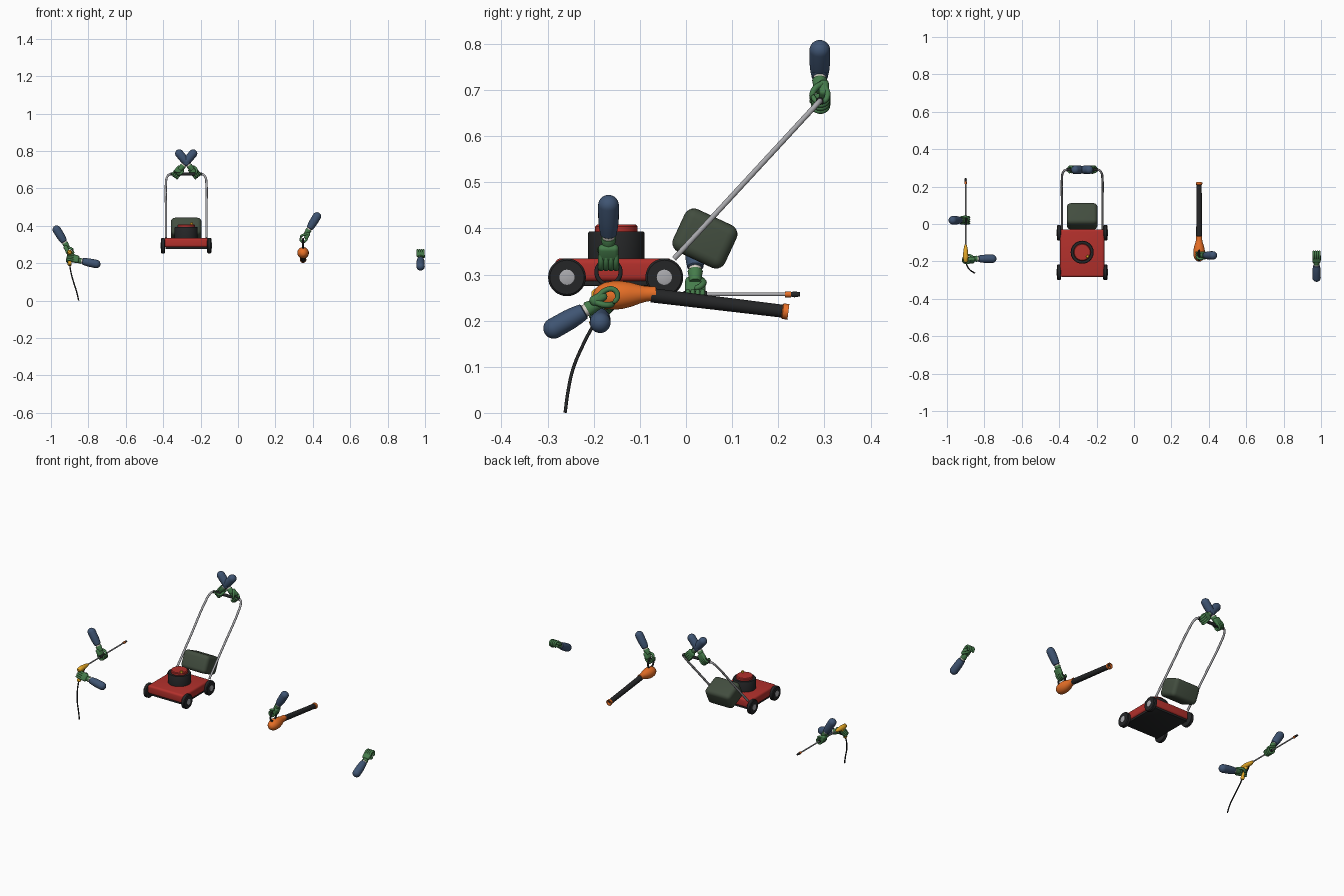
import bpy, bmesh, math
from mathutils import Vector, Matrix

if "Cube" in bpy.data.objects:
    bpy.data.objects.remove(bpy.data.objects["Cube"])

MATS = {}
COL = dict(blue=(.05, .09, .17), green=(.06, .2, .07), red=(.45, .03, .025), orange=(.8, .16, .02),
           yellow=(.8, .4, .02), bag=(.055, .075, .05), metal=(.4, .4, .42), white=(.65, .62, .56), black=(.018, .019, .02))
for k, c in COL.items():
    MATS[k] = bpy.data.materials.new(k)
    MATS[k].diffuse_color = (*c, 1)
I = Matrix.Identity(4)


def finish(name, bm, mat, M=I):
    me = bpy.data.meshes.new(name)
    bmesh.ops.recalc_face_normals(bm, faces=bm.faces)
    bm.to_mesh(me)
    bm.free()
    o = bpy.data.objects.new(name, me)
    bpy.context.collection.objects.link(o)
    me.materials.append(MATS[mat])
    o.matrix_world = M
    bpy.context.view_layer.objects.active = o
    o.select_set(True)
    bpy.ops.object.shade_smooth_by_angle(angle=math.radians(40))
    o.select_set(False)
    return o


def lathe(name, prof, mat, M=I, n=28):
    """Surface of revolution about local z from (height, radius) pairs."""
    bm = bmesh.new()
    rings = [[bm.verts.new((r * math.cos(2 * math.pi * i / n), r * math.sin(2 * math.pi * i / n), h))
              for i in range(n)] for h, r in prof]
    for a, b in zip(rings, rings[1:]):
        for i in range(n):
            bm.faces.new((a[i], a[(i + 1) % n], b[(i + 1) % n], b[i]))
    bm.faces.new(rings[0])
    bm.faces.new(rings[-1])
    return finish(name, bm, mat, M)


def along(a, b):
    """Frame at a with z pointing to b."""
    d = Vector(b) - Vector(a)
    return Matrix.Translation(a) @ d.to_track_quat('Z', 'Y').to_matrix().to_4x4(), d.length


def rod(name, a, b, r, mat):
    M, l = along(a, b)
    return lathe(name, [(0, r), (l, r)], mat, M, 20)


def box(name, size, bev, mat, M, segs=4):
    bm = bmesh.new()
    bmesh.ops.create_cube(bm, size=1, matrix=Matrix.Diagonal((*size, 1)))
    bmesh.ops.bevel(bm, geom=bm.edges[:], offset=bev, segments=segs, profile=.5, affect='EDGES')
    return finish(name, bm, mat, M)


def tube(name, pts, r, mat, M=I, cyclic=False, taper=None):
    """Smooth round tube through the points."""
    cu = bpy.data.curves.new(name, 'CURVE')
    cu.dimensions, cu.bevel_depth, cu.bevel_resolution = '3D', r, 3
    cu.use_fill_caps, cu.resolution_u = True, 6
    sp = cu.splines.new('BEZIER')
    sp.bezier_points.add(len(pts) - 1)
    for i, (bp, p) in enumerate(zip(sp.bezier_points, pts)):
        bp.co = p
        bp.handle_left_type = bp.handle_right_type = 'AUTO'
        bp.radius = taper[i] if taper else 1
    sp.use_cyclic_u = cyclic
    cu.materials.append(MATS[mat])
    o = bpy.data.objects.new(name, cu)
    bpy.context.collection.objects.link(o)
    o.matrix_world = M
    return o


def arm(name, grip, d, bar):
    """Gloved fist round a bar at grip, with sleeve running along d."""
    z = Vector(d).normalized()
    x = Vector(bar)
    x = (x - z * x.dot(z)).normalized()
    y = z.cross(x)
    M = Matrix((x, y, z)).transposed().to_4x4()
    M.translation = grip
    R, c = .0225, .142
    cap = [(c + R * math.sin(t * math.pi / 16), R * math.cos(t * math.pi / 16)) for t in range(8)] + [(c + R, .0005)]
    lathe(name + '_sleeve', [(.066, .015), (.068, .0175), (.085, .0205), (.105, .0222)] + cap, 'blue', M)
    lathe(name + '_wrist', [(.052, .013), (.07, .0135)], 'white', M)
    lathe(name + '_glove_cuff', [(.03, .013), (.042, .014), (.057, .0165), (.059, .0155), (.059, .012)], 'green', M)
    box(name + '_palm', (.044, .022, .04), .009, 'green', M @ Matrix.Translation((0, .009, .026)))
    for i in range(4):
        fx = (i - 1.5) * .0107
        tube(f'{name}_finger_{i + 1}', [(fx, .012, .026), (fx, .017, .004), (fx, .009, -.013), (fx, -.007, -.013),
             (fx, -.014, -.002), (fx, -.0135, .003)], .0062, 'green', M, taper=[1, 1, 1, .95, .85, .4])
    tube(name + '_thumb', [(.016, .004, .034), (.018, -.009, .022), (.012, -.016, .01), (.002, -.016, .005),
         (-.002, -.015, .004)], .0068, 'green', M, taper=[1.1, 1, .95, .85, .4])


# --- pressure washer lance ---
X = -.9
rod('lance_pipe', (X, -.13, .257), (X, .225, .257), .0038, 'metal')
rod('lance_nozzle_collar', (X, .215, .257), (X, .228, .257), .0065, 'orange')
M, l = along((X, .228, .257), (X, .247, .257))
lathe('lance_nozzle', [(0, .005), (.007, .0065), (l, .0045)], 'black', M)
rod('lance_foregrip', (X, -.005, .257), (X, .045, .257), .0075, 'black')
M, l = along((X, -.205, .257), (X, -.11, .257))
lathe('gun_body', [(0, .006), (.006, .012), (.03, .0145), (.065, .012), (.085, .008), (l, .005)], 'yellow', M)
M, l = along((X, -.165, .253), (X, -.203, .188))
lathe('gun_handle', [(0, .011), (.03, .0095), (l - .004, .0105), (l, .007)], 'yellow', M)
tube('gun_trigger', [(X, -.143, .25), (X, -.15, .235), (X, -.165, .219)], .003, 'black')
tube('hose', [(X, -.2, .192), (-.893, -.222, .15), (-.878, -.245, .095), (-.862, -.256, .045), (-.852, -.262, .001)],
     .0036, 'black')
arm('lance_front_arm', (X + .005, .02, .258), (-.52, 0, .85), (0, 1, 0))
arm('lance_rear_arm', (X + .003, -.186, .224), (.98, 0, -.2), (0, .5, .87))

# --- lawn mower ---
C = -.277
box('mower_deck', (.236, .255, .05), .012, 'red', Matrix.Translation((C, -.156, .31)))
box('mower_underside', (.222, .24, .014), .003, 'black', Matrix.Translation((C, -.156, .282)), 2)
at = Matrix.Translation((C, -.151, 0))
lathe('engine', [(.33, .0615), (.389, .0615), (.393, .059)], 'black', at, 40)
lathe('engine_cap', [(.39, .046), (.404, .046), (.408, .042)], 'red', at, 40)
lathe('fuel_cap', [(.405, .008), (.415, .008), (.417, .006)], 'yellow', Matrix.Translation((-.248, -.174, 0)))
for s in (-1, 1):
    for wy, n in ((-.258, 'front'), (-.047, 'rear')):
        M, l = along((C + s * .112, wy, .294), (C + s * .135, wy, .294))
        side = 'left' if s < 0 else 'right'
        lathe(f'wheel_{n}_{side}', [(0, .036), (.004, .041), (.019, .041), (l, .037)], 'black', M, 36)
        lathe(f'hub_{n}_{side}', [(.01, .0165), (l + .002, .0165), (l + .003, .014)], 'metal', M)
box('grass_bag', (.164, .124, .102), .022, 'bag',
    Matrix.Translation((C, .041, .378)) @ Matrix.Rotation(math.radians(-25), 4, 'X'), 5)
# handle frame follows a slanted plane, t = 0 at deck, 1 at the bar
P = lambda x, t: (C + x, -.026 + .316 * t, .334 + .342 * t)
half = [P(.108, 0), P(.108, .45), P(.108, .86), P(.103, .95), P(.09, .995), P(.06, 1)]
tube('mower_handle', half + [(2 * C - p[0], p[1], p[2]) for p in reversed(half)], .006, 'metal')
rod('mower_grip', P(-.085, 1), P(.085, 1), .0085, 'black')
for s in (-1, 1):
    arm('mower_arm_' + ('left' if s < 0 else 'right'), P(s * .053, 1), (-s * .62, 0, .76), (1, 0, 0))

# --- leaf blower ---
X = .348
M, l = along((X, -.2, .253), (X, -.065, .259))
lathe('blower_body', [(0, .008), (.004, .015), (.012, .0225), (.025, .0285), (.042, .031), (.06, .0305),
      (.08, .0265), (.1, .02), (.115, .0165), (l, .0155)], 'orange', M, 36)
M, l = along((X, -.075, .255), (X, .222, .219))
lathe('blower_tube', [(0, .0155), (l - .012, .014)], 'black', M)
lathe('blower_nozzle', [(l - .014, .0145), (l - .012, .0165), (l, .0175), (l, .0135), (l - .012, .012)], 'orange', M)
tube('blower_handle', [(X, -.168 + .026 * math.cos(a * math.pi / 4), .305 + .026 * math.sin(a * math.pi / 4))
     for a in range(8)], .0048, 'black', cyclic=True)
arm('blower_arm', (X, -.168, .329), (.52, 0, .85), (0, -1, 0))

# --- free hand ---
arm('free_arm', (.976, -.163, .253), (0, -.87, -.49), (1, 0, 0))

for m in bpy.data.materials:
    if m.users and not m.is_grease_pencil:
        m.use_nodes = True
        m.node_tree.nodes["Principled BSDF"].inputs["Base Color"].default_value = m.diffuse_color
